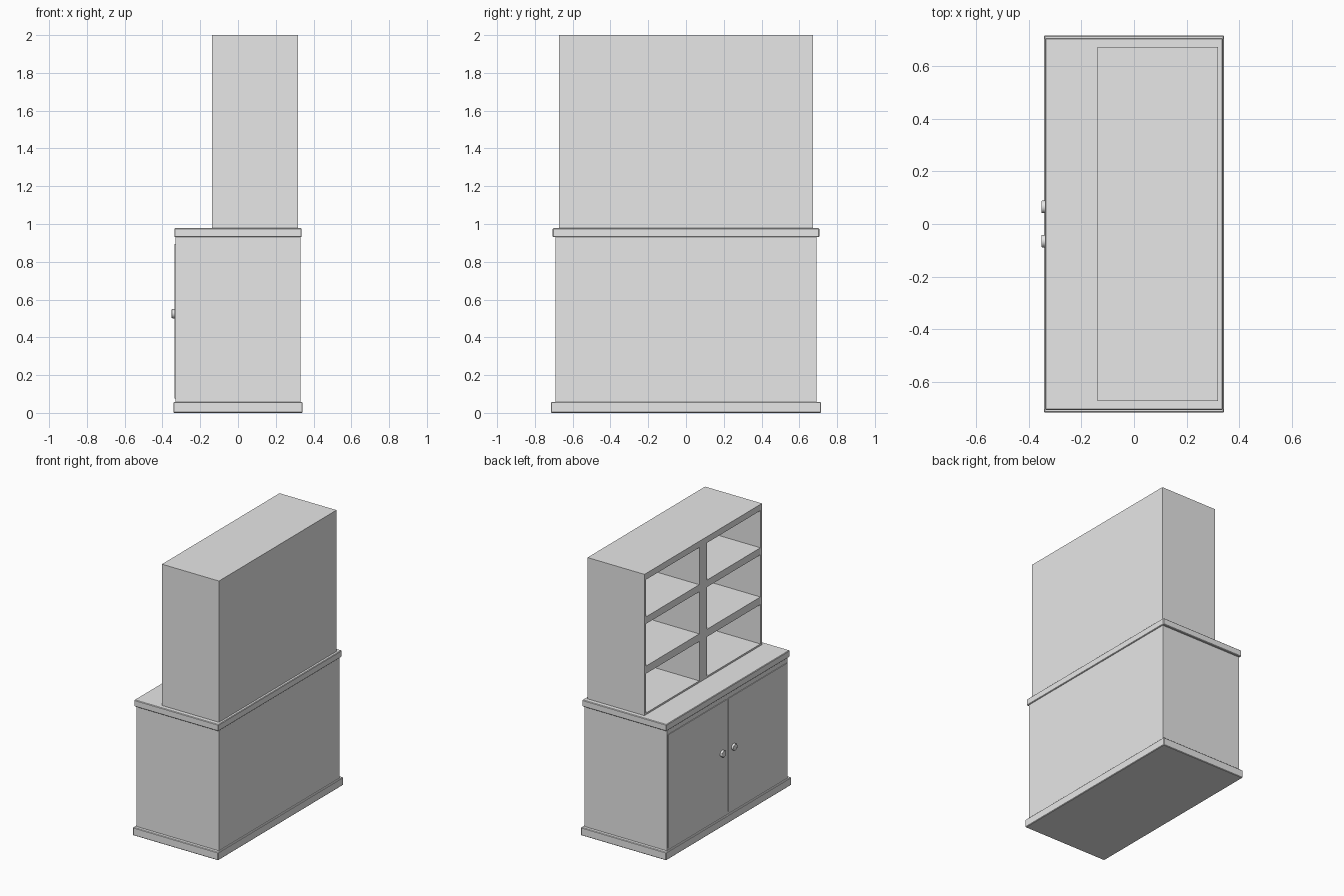
import bpy
import math

default = bpy.data.objects.get("Cube")
if default:
    bpy.data.objects.remove(default, do_unlink=True)

grey = bpy.data.materials.new("plain_grey")
grey.use_nodes = True
colour = (0.8, 0.8, 0.8, 1)
grey.diffuse_color = colour
grey.node_tree.nodes["Principled BSDF"].inputs["Base Color"].default_value = colour


def box(name, x, y, z, bevel=0):
    """Box from its (min, max) range on each axis."""
    ranges = (x, y, z)
    bpy.ops.mesh.primitive_cube_add(size=1, location=[(a + b) / 2 for a, b in ranges])
    ob = bpy.context.object
    ob.name = name
    ob.scale = [b - a for a, b in ranges]
    bpy.ops.object.transform_apply(location=False, rotation=False, scale=True)
    ob.data.materials.append(grey)
    if bevel:
        mod = ob.modifiers.new("soft_edges", "BEVEL")
        mod.width = bevel
        mod.segments = 1
    return ob


# Lower cabinet
box("plinth", (-0.342, 0.342), (-0.715, 0.715), (0, 0.058), 0.004)
box("cabinet_body", (-0.33, 0.33), (-0.69, 0.69), (0.058, 0.93))
box("countertop", (-0.337, 0.337), (-0.706, 0.706), (0.93, 0.978), 0.004)

# Doors and round knobs, one pair on each side of the seam
for side, s in (("left", -1), ("right", 1)):
    box(side + "_door", (-0.335, -0.328), sorted((s * 0.01, s * 0.677)), (0.075, 0.895))
    bpy.ops.mesh.primitive_cylinder_add(
        vertices=20, radius=0.024, depth=0.018,
        location=(-0.342, s * 0.065, 0.525), rotation=(0, math.pi / 2, 0))
    knob = bpy.context.object
    knob.name = side + "_knob"
    knob.data.materials.append(grey)
    rim = knob.modifiers.new("rounded_rim", "BEVEL")
    rim.width = 0.003
    rim.segments = 2
    bpy.ops.object.shade_smooth_by_angle()

# Upper hutch: closed back, sides and divider
front, back, inner_back = -0.138, 0.318, 0.26
half, wall = 0.672, 0.018
base, top = 0.978, 2.0
box("hutch_back", (inner_back, back), (-half, half), (base, top))
for side, s in (("left", -1), ("right", 1)):
    box("hutch_side_" + side, (front, inner_back),
        sorted((s * half, s * (half - wall))), (base, top))
box("hutch_divider", (front, inner_back), (-0.045, 0.045), (base, top))

# Horizontal boards run between the sides and the divider
boards = {"floor": (base, 0.99), "lower_shelf": (1.275, 1.33),
          "upper_shelf": (1.635, 1.686), "roof": (1.955, top)}
for name, z in boards.items():
    for side, s in (("left", -1), ("right", 1)):
        box(f"hutch_{name}_{side}", (front, inner_back),
            sorted((s * 0.045, s * (half - wall))), z)
